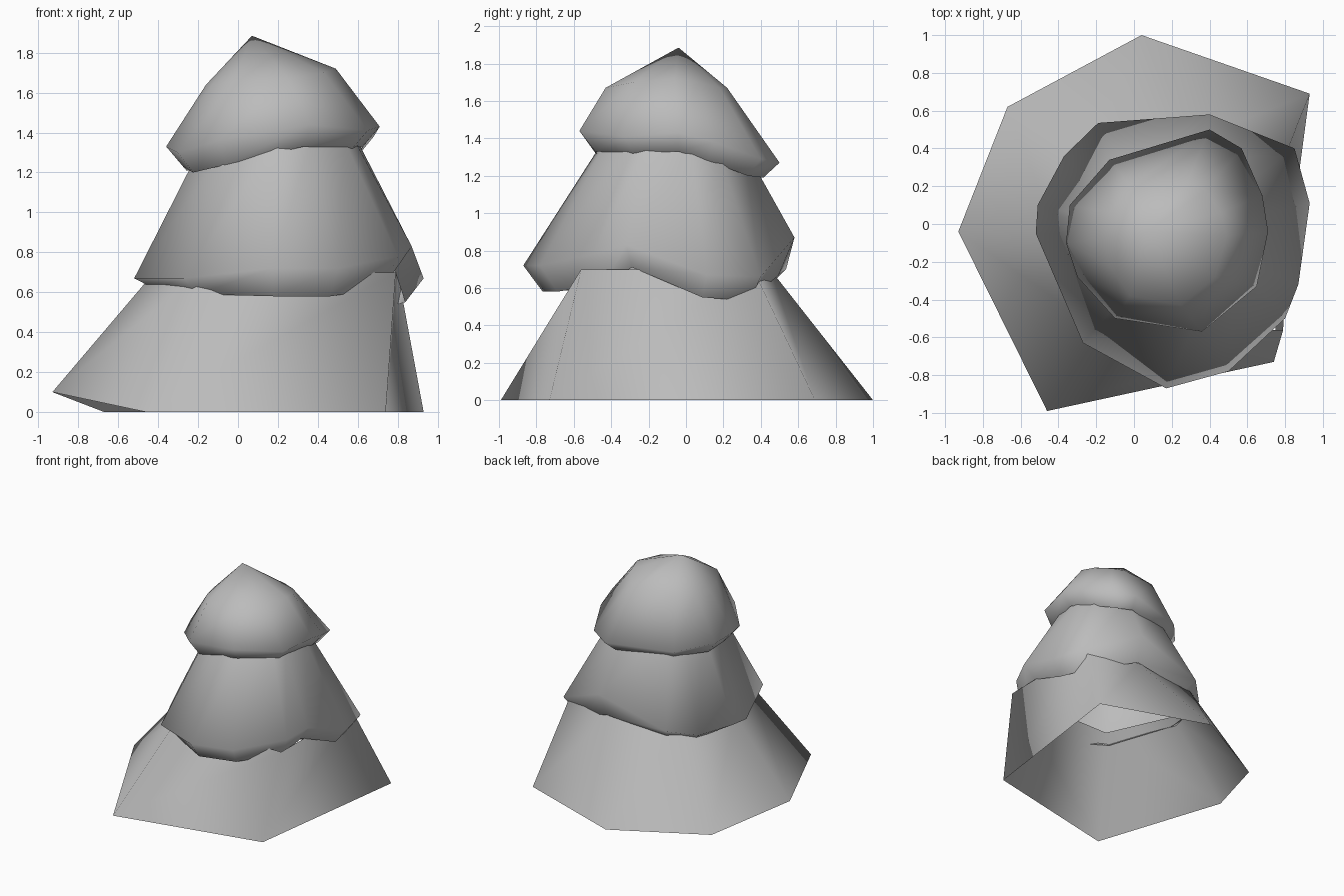
import bpy
import bmesh
from mathutils import Vector

if "Cube" in bpy.data.objects:
    bpy.data.objects.remove(bpy.data.objects["Cube"])

grey = bpy.data.materials.new("warm_grey")
grey.diffuse_color = (0.5, 0.5, 0.5, 1)
grey.use_nodes = True
grey.node_tree.nodes["Principled BSDF"].inputs["Base Color"].default_value = grey.diffuse_color


def loft(name, rings, apex=None):
    """Skin a stack of matching rings, optionally closing it with a tip."""
    bm = bmesh.new()
    loops = [[bm.verts.new(p) for p in ring] for ring in rings]
    n = len(loops[0])
    for low, high in zip(loops, loops[1:]):
        for i in range(n):
            j = (i + 1) % n
            bm.faces.new((low[i], low[j], high[j], high[i]))
    if apex:
        tip = bm.verts.new(apex)
        for i in range(n):
            bm.faces.new((loops[-1][i], loops[-1][(i + 1) % n], tip))
    for f in bm.faces:
        f.smooth = True
    mesh = bpy.data.meshes.new(name)
    bm.to_mesh(mesh)
    bm.free()
    mesh.materials.append(grey)
    ob = bpy.data.objects.new(name, mesh)
    bpy.context.collection.objects.link(ob)
    return ob


def lip(rim, centre, scale):
    """Ring tucked inward and down below the widest rim."""
    return [(centre[0] + (x - centre[0]) * scale,
             centre[1] + (y - centre[1]) * scale, z - d) for x, y, z, d in rim]


def neck(rim, centre, rx, ry, z):
    """Oval ring whose points line up with the rim."""
    out = []
    for x, y, *_ in rim:
        d = Vector((x - centre[0], y - centre[1])).normalized()
        out.append((centre[0] + d.x * rx, centre[1] + d.y * ry, z))
    return out


# Bottom tier: open six-sided skirt with one lifted corner
skirt_foot = [(-.93, -.04, .10), (-.46, -.99, 0), (.74, -.73, 0),
              (.93, .69, 0), (.04, 1.0, 0), (-.67, .62, 0)]
skirt_top = [(-.42, -.03, .7), (-.18, -.56, .7), (.79, -.56, .7),
             (.80, .36, .7), (.33, .45, .7), (-.22, .40, .7)]
loft("bottom_tier", [skirt_foot, skirt_top])

# Middle tier: rim points are x, y, z and depth of the lip below
mid_rim = [(-.52, -.05, .67, .05), (-.27, -.63, .67, .08), (.17, -.87, .72, .14),
           (.50, -.78, .72, .14), (.80, -.50, .78, .16), (.87, -.32, .83, .12),
           (.93, .11, .67, .12), (.85, .40, .66, .13), (.40, .58, .87, .20),
           (-.19, .535, .70, .08), (-.37, .36, .65, .07), (-.51, .10, .68, .06)]
c = (.22, -.07)
mid_tier = loft("middle_tier", [lip(mid_rim, c, .87), [p[:3] for p in mid_rim],
                                neck(mid_rim, c, .39, .39, 1.36)])

# Top tier: cap with a tucked lip, a shoulder ring and a tip
cap_rim = [(-.36, -.10, 1.33, .10), (-.30, -.28, 1.30, .10), (-.10, -.50, 1.36, .12),
           (.36, -.57, 1.44, .11), (.65, -.33, 1.41, .09), (.71, -.04, 1.43, .10),
           (.68, .15, 1.38, .10), (.57, .40, 1.29, .09), (.40, .50, 1.27, .08),
           (-.13, .34, 1.27, .07), (-.34, .10, 1.31, .10)]
shoulder = [(-.16, -.08, 1.64), (-.13, -.22, 1.64), (-.02, -.38, 1.66),
            (.25, -.43, 1.67), (.43, -.28, 1.70), (.49, -.06, 1.72),
            (.46, .06, 1.70), (.38, .18, 1.67), (.28, .22, 1.67),
            (-.02, .20, 1.66), (-.13, .06, 1.64)]
loft("top_tier", [lip(cap_rim, (.17, -.04), .84), [p[:3] for p in cap_rim],
                  shoulder], apex=(.07, -.04, 1.885))
